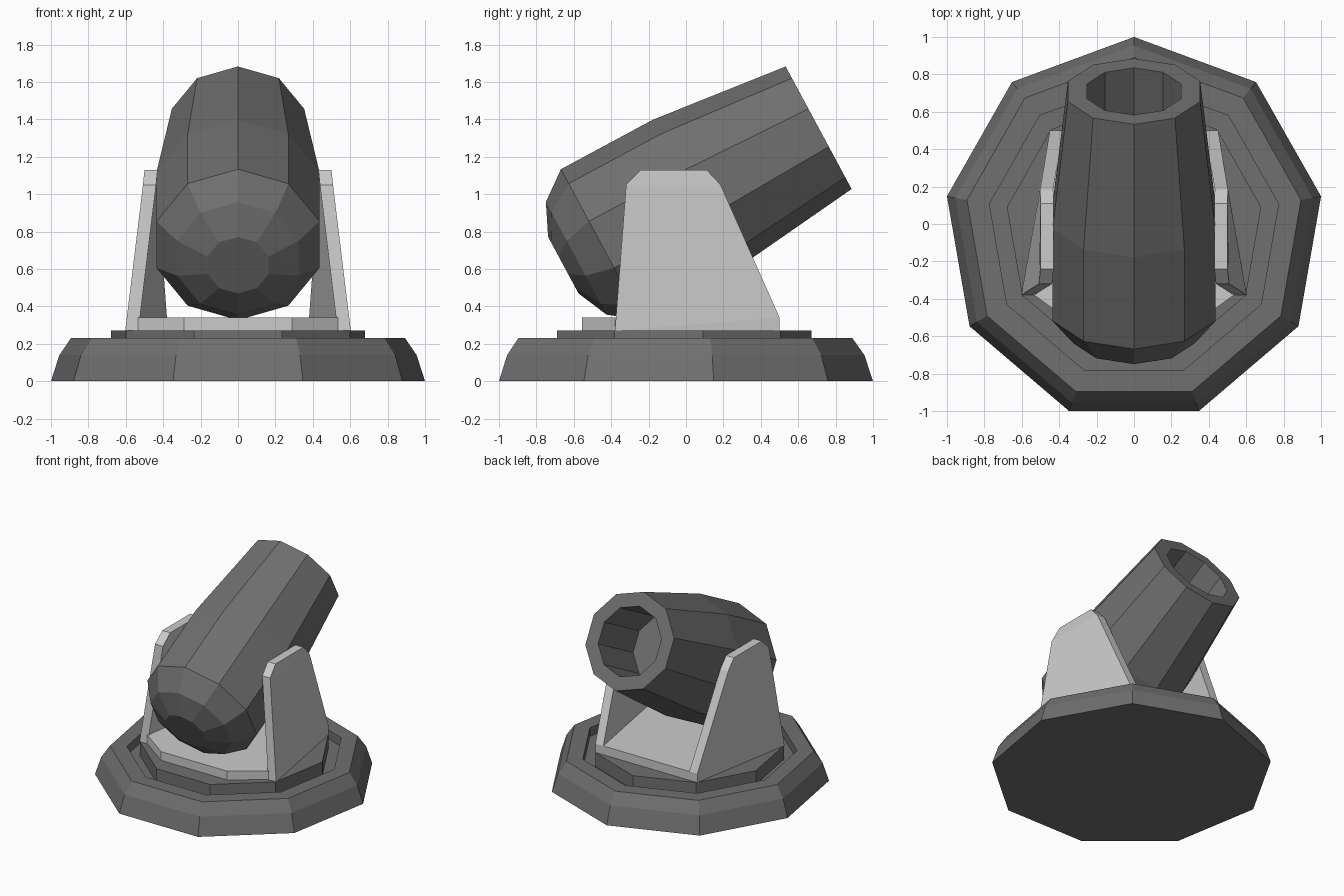
import bpy, bmesh, math
from mathutils import Matrix, Vector

if "Cube" in bpy.data.objects:
    bpy.data.objects.remove(bpy.data.objects["Cube"])

dark = bpy.data.materials.new("dark_iron")
dark.diffuse_color = (0.16, 0.16, 0.16, 1)
dark.use_nodes = True
dark.node_tree.nodes["Principled BSDF"].inputs["Base Color"].default_value = dark.diffuse_color


def finish(name, bm, material=None):
    bmesh.ops.recalc_face_normals(bm, faces=bm.faces[:])
    me = bpy.data.meshes.new(name)
    bm.to_mesh(me)
    bm.free()
    if material:
        me.materials.append(material)
    ob = bpy.data.objects.new(name, me)
    bpy.context.collection.objects.link(ob)
    return ob


def lathe(name, profile, sides, matrix):
    """Turn (radius, height) points into a closed faceted solid."""
    bm = bmesh.new()
    rings = []
    for r, h in profile:
        ring = []
        for i in range(sides):
            a = math.pi / 2 + 2 * math.pi * i / sides
            ring.append(bm.verts.new(matrix @ Vector((r * math.cos(a), r * math.sin(a), h))))
        rings.append(ring)
    for lo, hi in zip(rings, rings[1:]):
        for i in range(sides):
            j = (i + 1) % sides
            bm.faces.new((lo[i], lo[j], hi[j], hi[i]))
    bm.faces.new(rings[0][::-1])
    bm.faces.new(rings[-1])
    return finish(name, bm, dark)


# nine-sided base with a groove around a raised turntable
base_matrix = Matrix.Translation((0, -0.031, 0)) @ Matrix.Diagonal((1.0154, 1.031, 1, 1))
lathe("base", [(1, 0), (0.955, 0.14), (0.893, 0.23), (0.773, 0.23),
               (0.773, 0.16), (0.68, 0.16), (0.68, 0.27)], 9, base_matrix)

# cradle floor plate
half = [(0.29, -0.555), (0.535, -0.38), (0.38, 0.5)]
outline = half + [(-x, y) for x, y in reversed(half)]
bm = bmesh.new()
plate = bm.faces.new([bm.verts.new((x, y, 0.27)) for x, y in outline])
top = bmesh.ops.extrude_face_region(bm, geom=[plate], use_keep_orig=True)
bmesh.ops.translate(bm, vec=(0, 0, 0.07),
                    verts=[v for v in top["geom"] if isinstance(v, bmesh.types.BMVert)])
finish("cradle_floor", bm)

# leaning side brackets: (outer x, y, z) around the plate outline
bracket = [(0.603, -0.38, 0.27), (0.508, -0.32, 1.05), (0.50, -0.24, 1.13),
           (0.50, 0.11, 1.13), (0.502, 0.185, 1.05), (0.45, 0.50, 0.34), (0.45, 0.50, 0.27)]
for name, s in (("right_bracket", 1), ("left_bracket", -1)):
    bm = bmesh.new()
    outer = [bm.verts.new((s * x, y, z)) for x, y, z in bracket]
    inner = [bm.verts.new((s * (x - 0.07), y, z)) for x, y, z in bracket]
    for side in (outer, inner):
        for idx in ((0, 1, 4, 5), (1, 2, 3, 4), (0, 5, 6)):
            bm.faces.new([side[i] for i in idx])
    for i in range(7):
        j = (i + 1) % 7
        bm.faces.new((outer[i], outer[j], inner[j], inner[i]))
    finish(name, bm)

# ten-sided barrel, heights measured from the muzzle centre, with an open bore
tilt = math.radians(28.3)
barrel_matrix = Matrix.Translation((0, 0.709, 1.355)) @ Matrix.Rotation(tilt - math.pi / 2, 4, 'X')
lathe("barrel", [(0.172, -1.55), (0.342, -1.472), (0.458, -1.318), (0.458, -0.76),
                 (0.372, 0), (0.265, 0), (0.265, -0.5)], 10, barrel_matrix)
